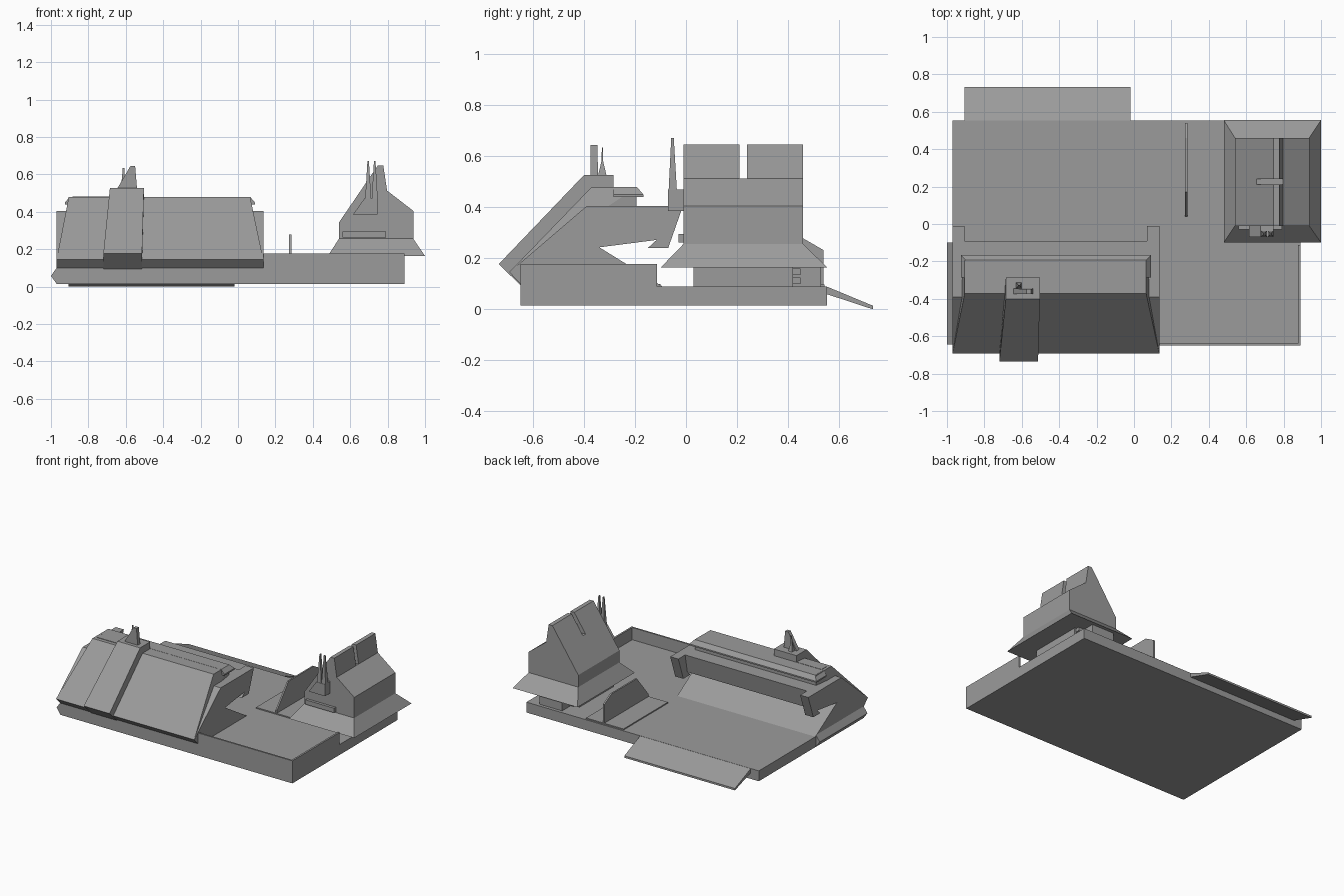
import bpy, bmesh
from mathutils import Vector

grey = bpy.data.materials.new("dark_grey")
grey.diffuse_color = (0.33, 0.33, 0.33, 1)


def finish(name, bm):
    bmesh.ops.recalc_face_normals(bm, faces=bm.faces)
    me = bpy.data.meshes.new(name)
    bm.to_mesh(me)
    bm.free()
    me.materials.append(grey)
    ob = bpy.data.objects.new(name, me)
    bpy.context.collection.objects.link(ob)
    return ob


def prism(name, profile, axis, lo, hi):
    """Extrude a profile: (y, z) points along x, or (x, z) points along y."""
    bm = bmesh.new()
    place = (lambda p, t: (t, p[0], p[1])) if axis == 'x' else (lambda p, t: (p[0], t, p[1]))
    face = bm.faces.new([bm.verts.new(place(p, lo)) for p in profile])
    ext = bmesh.ops.extrude_face_region(bm, geom=[face], use_keep_orig=True)
    verts = [g for g in ext['geom'] if isinstance(g, bmesh.types.BMVert)]
    d = Vector((hi - lo, 0, 0)) if axis == 'x' else Vector((0, hi - lo, 0))
    bmesh.ops.translate(bm, verts=verts, vec=d)
    return finish(name, bm)


def frustum(name, *rings):
    """Stack of rectangles (x0, x1, y0, y1, z) joined by flat sides."""
    bm = bmesh.new()
    loops = [[bm.verts.new((x, y, z)) for x, y in ((a, c), (b, c), (b, d), (a, d))]
             for a, b, c, d, z in rings]
    bm.faces.new(loops[0])
    bm.faces.new(loops[-1])
    for l0, l1 in zip(loops, loops[1:]):
        for i in range(4):
            j = (i + 1) % 4
            bm.faces.new((l0[i], l0[j], l1[j], l1[i]))
    return finish(name, bm)


def box(name, x0, x1, y0, y1, z0, z1):
    return frustum(name, (x0, x1, y0, y1, z0), (x0, x1, y0, y1, z1))


# Base deck, thin parapets, left bumper and rear ramp
box("deck", -0.97, 0.89, -0.65, 0.553, 0.015, 0.09)
box("front_parapet", 0.10, 0.89, -0.65, -0.638, 0.05, 0.178)
box("right_parapet", 0.877, 0.89, -0.65, -0.113, 0.05, 0.178)
prism("left_bumper", [(-0.97, 0.015), (-1.0, 0.057), (-0.97, 0.10)], 'y', -0.645, -0.10)
prism("rear_ramp", [(0.55, 0.09), (0.733, 0.014), (0.733, 0.0), (0.55, 0.06)],
      'x', -0.905, -0.02)

# Front bunker: C-shaped section with an open slot behind
prism("bunker_shell", [(-0.65, 0.10), (-0.693, 0.145), (-0.39, 0.405), (-0.09, 0.405),
                       (-0.115, 0.272), (-0.34, 0.243), (-0.09, 0.088), (-0.65, 0.088)],
      'x', -0.97, 0.135)
for side, x0, x1 in (("left", -0.97, -0.905), ("right", 0.07, 0.135)):
    prism(side + "_bunker_tab", [(-0.15, 0.405), (-0.012, 0.405), (-0.07, 0.24), (-0.15, 0.24),
                                 (-0.115, 0.272)], 'x', x0, x1)

# Sloped front armour narrowing upwards, with the raised roof behind
bm = bmesh.new()
for x_low, x_top in ((-0.97, -0.905), (0.135, 0.065)):
    for p in ((x_low, -0.693, 0.146), (x_top, -0.39, 0.40), (x_top, -0.372, 0.478),
              (x_top, -0.195, 0.478), (x_top, -0.195, 0.40)):
        bm.verts.new(p)
bmesh.ops.convex_hull(bm, input=bm.verts)
bmesh.ops.dissolve_limit(bm, angle_limit=0.01, verts=bm.verts, edges=bm.edges)
finish("sloped_armour", bm)
frustum("roof_eave", (-0.925, 0.09, -0.285, -0.167, 0.44), (-0.925, 0.09, -0.285, -0.167, 0.45),
        (-0.90, 0.065, -0.285, -0.192, 0.479))
box("roof_slab", -0.885, -0.68, -0.345, -0.285, 0.46, 0.481)

# Leaning column on the armour, wider at the foot
column = prism("armour_column", [(-0.65, 0.095), (-0.735, 0.177), (-0.40, 0.527),
                                 (-0.285, 0.527), (-0.285, 0.45)], 'x', -0.685, -0.503)
for v in column.data.vertices:
    if v.co.z < 0.2:
        v.co.x += -0.035 if v.co.x < -0.6 else -0.01
frustum("roof_sensor", (-0.645, -0.54, -0.375, -0.345, 0.525),
        (-0.575, -0.55, -0.375, -0.348, 0.645))
frustum("roof_antenna", (-0.63, -0.60, -0.345, -0.312, 0.525),
        (-0.62, -0.608, -0.332, -0.325, 0.58), (-0.617, -0.607, -0.33, -0.326, 0.635))

# Tower: neck, flared skirt, body profile with a slit in the crest
box("tower_neck", 0.56, 0.86, 0.03, 0.42, 0.08, 0.17)
box("tower_rear_neck", 0.62, 0.80, 0.42, 0.53, 0.08, 0.17)
for z in (0.10, 0.135):
    box("neck_rib", 0.58, 0.85, 0.415, 0.45, z, z + 0.025)
frustum("tower_skirt", (0.48, 1.0, -0.10, 0.555, 0.163), (0.54, 0.937, -0.01, 0.46, 0.256))
prism("tower_body", [(0.54, 0.25), (0.54, 0.343), (0.656, 0.513), (0.797, 0.513),
                     (0.937, 0.405), (0.937, 0.25)], 'y', -0.01, 0.46)
crest = [(0.656, 0.513), (0.747, 0.646), (0.777, 0.646), (0.797, 0.513)]
prism("front_crest", crest, 'y', -0.01, 0.21)
prism("rear_crest", crest, 'y', 0.24, 0.46)
box("tower_ledge", 0.56, 0.79, -0.03, 0.0, 0.262, 0.295)

# Antenna bracket on the tower front
prism("antenna_bracket", [(0.615, 0.385), (0.745, 0.385), (0.745, 0.47), (0.675, 0.47)],
      'y', -0.07, -0.008)
for x in (0.696, 0.731):
    frustum("tower_antenna", (x - 0.016, x + 0.016, -0.068, -0.036, 0.468),
            (x - 0.004, x + 0.004, -0.058, -0.048, 0.672))

# Low plate with an upright fin
box("fin_plate", 0.12, 0.42, 0.035, 0.543, 0.085, 0.098)
prism("fin", [(0.04, 0.09), (0.04, 0.12), (0.17, 0.278), (0.46, 0.278), (0.54, 0.232),
              (0.54, 0.09)], 'x', 0.274, 0.285)
